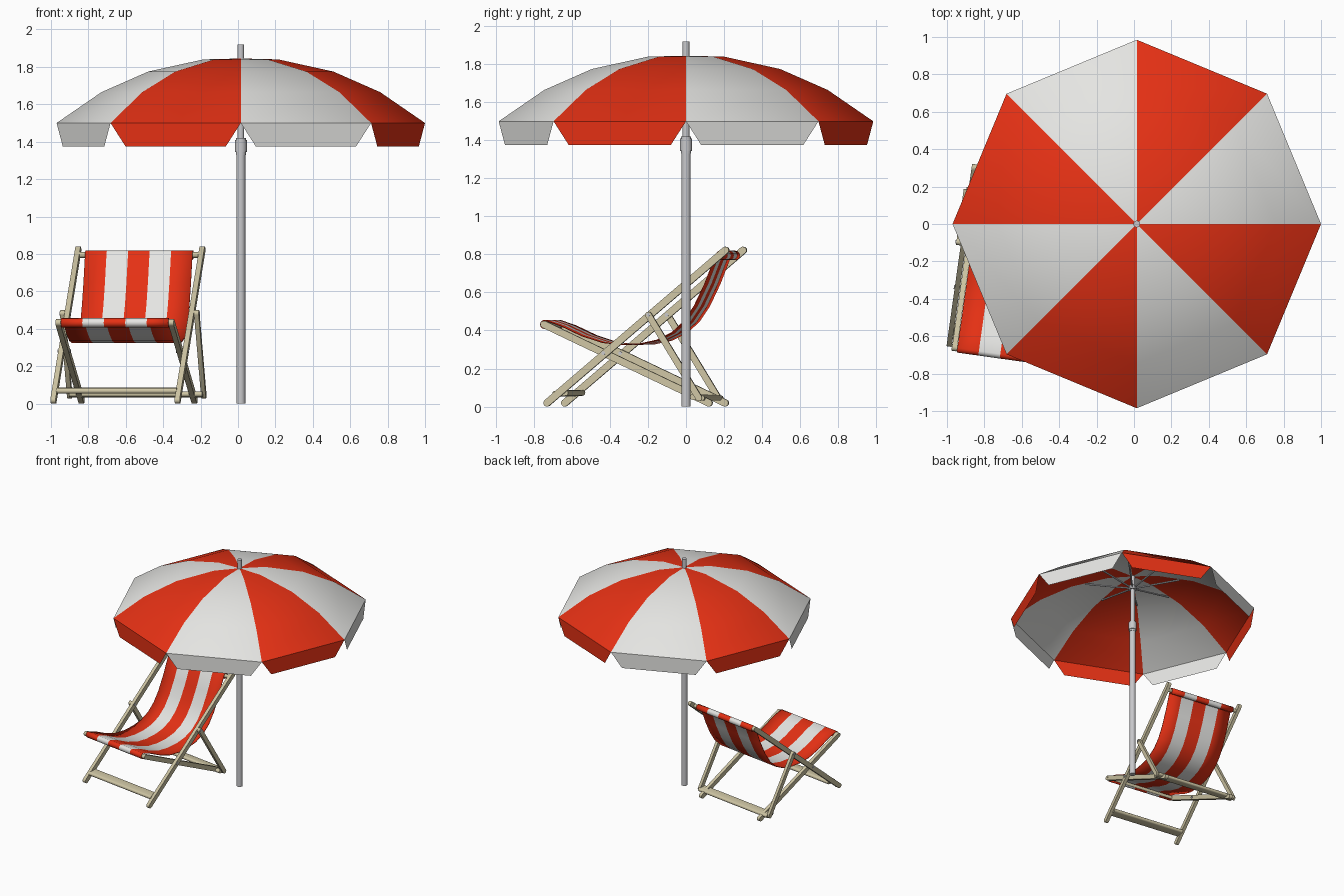
import bpy, bmesh
from math import pi, sin, cos, radians, atan2
from mathutils import Matrix, Vector

cube = bpy.data.objects.get("Cube")
if cube:
    bpy.data.objects.remove(cube)


def material(name, rgb):
    m = bpy.data.materials.new(name)
    m.use_nodes = True
    m.diffuse_color = (*rgb, 1)
    m.node_tree.nodes["Principled BSDF"].inputs["Base Color"].default_value = (*rgb, 1)
    return m


RED = material("red fabric", (0.78, 0.03, 0.007))
WHITE = material("white fabric", (0.78, 0.78, 0.76))
METAL = material("grey metal", (0.58, 0.58, 0.6))
WOOD = material("pale wood", (0.62, 0.56, 0.37))

PARASOL = Matrix.Translation((0.015, 0, 0))
CHAIR = Matrix.Translation((-0.559, -0.005, 0)) @ Matrix.Rotation(radians(-8), 4, "Z")


def finish(name, bm, mats, frame):
    mesh = bpy.data.meshes.new(name)
    bm.to_mesh(mesh)
    bm.free()
    for m in mats:
        mesh.materials.append(m)
    mesh.shade_smooth()
    mesh.set_sharp_from_angle(angle=radians(35))
    ob = bpy.data.objects.new(name, mesh)
    bpy.context.collection.objects.link(ob)
    ob.matrix_world = frame
    return ob


def rod(name, a, b, radius, mat, frame, sides=16):
    a, b = Vector(a), Vector(b)
    d = b - a
    place = Matrix.Translation((a + b) / 2) @ d.to_track_quat("Z", "Y").to_matrix().to_4x4()
    bm = bmesh.new()
    bmesh.ops.create_cone(bm, cap_ends=True, segments=sides, radius1=radius,
                          radius2=radius, depth=d.length, matrix=place)
    return finish(name, bm, [mat], frame)


def rail(name, x, a, b, height=0.038, width=0.028):
    """Round-ended plank between two (y, z) points, extruded across x."""
    heading = atan2(b[1] - a[1], b[0] - a[0])
    outline = []
    for centre, start in ((a, heading + pi / 2), (b, heading - pi / 2)):
        for i in range(7):
            t = start + pi * i / 6
            outline.append((centre[0] + cos(t) * height / 2, centre[1] + sin(t) * height / 2))
    bm = bmesh.new()
    face = bm.faces.new([bm.verts.new((x - width / 2, y, z)) for y, z in outline])
    ext = bmesh.ops.extrude_face_region(bm, geom=[face])["geom"]
    bmesh.ops.translate(bm, vec=(width, 0, 0),
                        verts=[v for v in ext if isinstance(v, bmesh.types.BMVert)])
    bmesh.ops.recalc_face_normals(bm, faces=bm.faces)
    return finish(name, bm, [WOOD], CHAIR)


# Parasol pole
rod("pole_lower", (0, 0, 0), (0, 0, 1.36), 0.024, METAL, PARASOL, 24)
rod("pole_upper", (0, 0, 1.34), (0, 0, 1.92), 0.018, METAL, PARASOL, 24)
rod("pole_collar", (0, 0, 1.345), (0, 0, 1.41), 0.032, METAL, PARASOL, 24)
rod("pole_collar_rim", (0, 0, 1.33), (0, 0, 1.42), 0.027, METAL, PARASOL, 24)
rod("rib_hub", (0, 0, 1.72), (0, 0, 1.75), 0.032, METAL, PARASOL, 24)

# Canopy: eight alternating panels
N = 8
RADIUS, RIM = 0.985, 1.5


def spoke(i, r, z):
    t = 2 * pi * i / N
    return Vector((r * cos(t), r * sin(t), z))


bm = bmesh.new()
rings = [[bm.verts.new(spoke(i, r, z)) for i in range(N)]
         for r, z in ((RADIUS, RIM), (0.745, 1.665), (0.495, 1.775), (0.2, 1.84))]
apex = bm.verts.new((0, 0, 1.845))
for i in range(N):
    j = (i + 1) % N
    for low, high in zip(rings, rings[1:]):
        bm.faces.new((low[i], low[j], high[j], high[i])).material_index = i % 2
    bm.faces.new((rings[-1][i], rings[-1][j], apex)).material_index = i % 2
finish("canopy", bm, [WHITE, RED], PARASOL)

# Hanging valance flaps
bm = bmesh.new()
for i in range(N):
    a, b = spoke(i, RADIUS, RIM), spoke(i + 1, RADIUS, RIM)
    drop = Vector((0, 0, -0.125))
    quad = (a, a.lerp(b, 0.115) + drop, a.lerp(b, 0.885) + drop, b)
    bm.faces.new([bm.verts.new(p) for p in quad]).material_index = i % 2
finish("valance", bm, [WHITE, RED], PARASOL)

# Struts under the canopy
for i in range(N):
    rod(f"strut_{i}", spoke(i, 0.02, 1.735), spoke(i, 0.38, 1.793), 0.007, METAL, PARASOL, 8)

# Deck chair frames, mirrored left and right
BACK_FOOT, BACK_TOP = (-0.685, 0.019), (0.262, 0.822)
SEAT_FRONT, SEAT_FOOT = (-0.705, 0.432), (0.17, 0.019)
PROP_TOP, PROP_FOOT = (-0.143, 0.482), (0.125, 0.045)
PIVOT = (-0.385, 0.281)
for side, s in (("left", 1), ("right", -1)):
    rail(side + "_back_rail", s * 0.335, BACK_FOOT, BACK_TOP)
    rail(side + "_seat_rail", s * 0.305, SEAT_FRONT, SEAT_FOOT)
    rail(side + "_prop_rail", s * 0.362, PROP_TOP, PROP_FOOT, 0.034, 0.025)
    rod(side + "_pivot_peg", (s * 0.285, *PIVOT), (s * 0.354, *PIVOT), 0.01, METAL, CHAIR)
    rod(side + "_prop_peg", (s * 0.318, *PROP_TOP), (s * 0.379, *PROP_TOP), 0.01, METAL, CHAIR)


# Cross bars
def bar(name, half, y, z, radius):
    return rod(name, (-half, y, z), (half, y, z), radius, WOOD, CHAIR)


TOP_BAR = (0.227, 0.795)
bar("front_fabric_bar", 0.32, *SEAT_FRONT, 0.016)
bar("top_fabric_bar", 0.34, *TOP_BAR, 0.016)
rail("foot_bar", 0, (-0.645, 0.068), (-0.59, 0.072), 0.03, 0.65)
rail("prop_bar", 0, (0.09, 0.05), (0.14, 0.045), 0.028, 0.72)


# Striped sling wrapped round both bars
def wrap(centre, degrees, r=0.022):
    return [(centre[0] + r * cos(radians(d)), centre[1] + r * sin(radians(d))) for d in degrees]


HANG = [(-0.62, 0.425), (-0.51, 0.373), (-0.40, 0.337), (-0.30, 0.326), (-0.20, 0.330),
        (-0.11, 0.349), (-0.03, 0.388), (0.035, 0.448), (0.09, 0.53), (0.145, 0.645)]
profile = (wrap(SEAT_FRONT, range(-60, -271, -30)) + HANG
           + wrap(TOP_BAR, range(150, -121, -30)))
STRIPES, HALF = 5, 0.29
bm = bmesh.new()
rows = [[bm.verts.new((HALF * (2 * k / STRIPES - 1), y, z)) for k in range(STRIPES + 1)]
        for y, z in profile]
for low, high in zip(rows, rows[1:]):
    for k in range(STRIPES):
        f = bm.faces.new((low[k], low[k + 1], high[k + 1], high[k]))
        f.material_index = k % 2
sling = finish("sling_seat", bm, [RED, WHITE], CHAIR)
thick = sling.modifiers.new("Thickness", "SOLIDIFY")
thick.thickness = 0.005
thick.offset = 0
